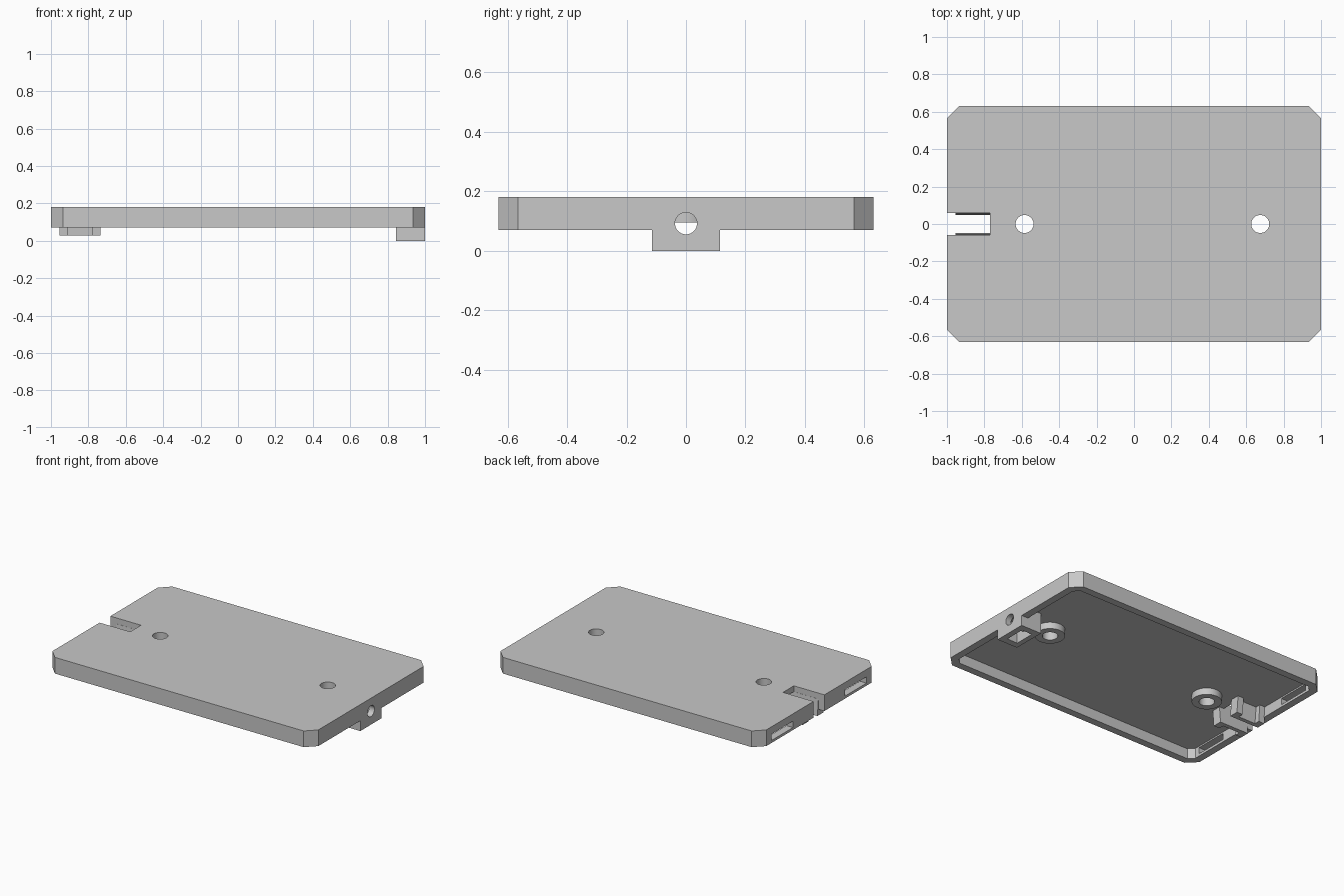
import bpy
import bmesh
from math import cos, sin, tau
from mathutils import Vector

default_cube = bpy.data.objects.get("Cube")
if default_cube:
    bpy.data.objects.remove(default_cube, do_unlink=True)

GREY = (0.58, 0.58, 0.58, 1)
grey = bpy.data.materials.new("light_grey_plastic")
grey.use_nodes = True
grey.diffuse_color = GREY
grey.node_tree.nodes["Principled BSDF"].inputs["Base Color"].default_value = GREY

TOP, RIM, CEILING = 0.18, 0.07, 0.14
WALL, HALF_DEPTH, CHAMFER = 0.05, 0.63, 0.065


def prism(name, outline, extrusion):
    """Sweep a closed outline along a vector."""
    bm = bmesh.new()
    face = bm.faces.new([bm.verts.new(p) for p in outline])
    swept = bmesh.ops.extrude_face_region(bm, geom=[face])["geom"]
    verts = [v for v in swept if isinstance(v, bmesh.types.BMVert)]
    bmesh.ops.translate(bm, verts=verts, vec=Vector(extrusion))
    bmesh.ops.recalc_face_normals(bm, faces=bm.faces)
    mesh = bpy.data.meshes.new(name)
    bm.to_mesh(mesh)
    bm.free()
    mesh.materials.append(grey)
    obj = bpy.data.objects.new(name, mesh)
    bpy.context.collection.objects.link(obj)
    return obj


def box(name, x, y, z):
    corners = [(x[0], y[0], z[0]), (x[1], y[0], z[0]),
               (x[1], y[1], z[0]), (x[0], y[1], z[0])]
    return prism(name, corners, (0, 0, z[1] - z[0]))


def cylinder(name, x, radius, z0, z1):
    ring = [(x + radius * cos(tau * i / 48), radius * sin(tau * i / 48), z0)
            for i in range(48)]
    return prism(name, ring, (0, 0, z1 - z0))


def chamfered_plate(name, hx, hy, c, z0, z1):
    quarter = [(hx, hy - c), (hx - c, hy)]
    half = quarter + [(-x, y) for x, y in reversed(quarter)]
    outline = half + [(-x, -y) for x, y in half]
    return prism(name, [(x, y, z0) for x, y in outline], (0, 0, z1 - z0))


def cut(obj, cutters):
    for cutter in cutters:
        mod = obj.modifiers.new("cut", "BOOLEAN")
        mod.operation, mod.solver, mod.object = "DIFFERENCE", "EXACT", cutter
    bpy.context.view_layer.objects.active = obj
    for mod in list(obj.modifiers):
        bpy.ops.object.modifier_apply(modifier=mod.name)


# Shallow lid, open underneath
lid = chamfered_plate("lid", 1, HALF_DEPTH, CHAMFER, RIM, TOP)
cavity = chamfered_plate("cavity_cutter", 1 - WALL, HALF_DEPTH - WALL,
                         CHAMFER - 0.03, 0, CEILING)

# Screw bosses under the top
boss_x = {"right_boss": -0.585, "left_boss": 0.675}
bosses = [cylinder(n, x, 0.093, 0.095, CEILING) for n, x in boss_x.items()]
screw_holes = [cylinder(n + "_cutter", x, 0.048, -0.1, 0.3)
               for n, x in boss_x.items()]

# Catch block at the left end
block_profile = [(0.845, 0), (1, 0), (1, RIM), (1 - WALL, RIM),
                 (1 - WALL, CEILING), (0.845, CEILING)]
block = prism("catch_block", [(x, -0.115, z) for x, z in block_profile],
              (0, 0.23, 0))
pocket = box("pocket_cutter", (0.88, 0.96), (-0.07, 0.07), (-0.1, 0.132))
bore = prism("bore_cutter",
             [(0.8, 0.037 * cos(tau * i / 32), 0.092 + 0.037 * sin(tau * i / 32))
              for i in range(32)], (0.4, 0, 0))

# Slot and two side windows at the right end
slot = box("slot_cutter", (-1.1, -0.77), (-0.058, 0.058), (-0.1, 0.3))
windows = [box("window_cutter", (-1.1, -0.93), sorted((s * 0.28, s * 0.51)),
               (0.087, 0.13)) for s in (-1, 1)]

# Leaning clips with end tabs on both sides of the slot
clip_outline = [(-0.955, 0.057), (-0.735, 0.057), (-0.735, 0.121),
                (-0.78, 0.121), (-0.78, 0.085), (-0.91, 0.085),
                (-0.91, 0.121), (-0.955, 0.121)]
for side, name in ((-1, "front_clip"), (1, "back_clip")):
    prism(name, [(x, side * y, CEILING) for x, y in clip_outline],
          (0, -side * 0.01, 0.028 - CEILING))

# Cut everything, then discard the cutters
cut(lid, [cavity, slot, pocket, bore] + screw_holes + windows)
cut(block, [pocket, bore])
for boss, hole in zip(bosses, screw_holes):
    cut(boss, [hole])
for cutter in [cavity, slot, pocket, bore] + screw_holes + windows:
    bpy.data.objects.remove(cutter, do_unlink=True)

# Smooth the round walls only
for obj in [lid, block] + bosses:
    bpy.ops.object.select_all(action="DESELECT")
    obj.select_set(True)
    bpy.context.view_layer.objects.active = obj
    bpy.ops.object.shade_smooth_by_angle(angle=0.5)
